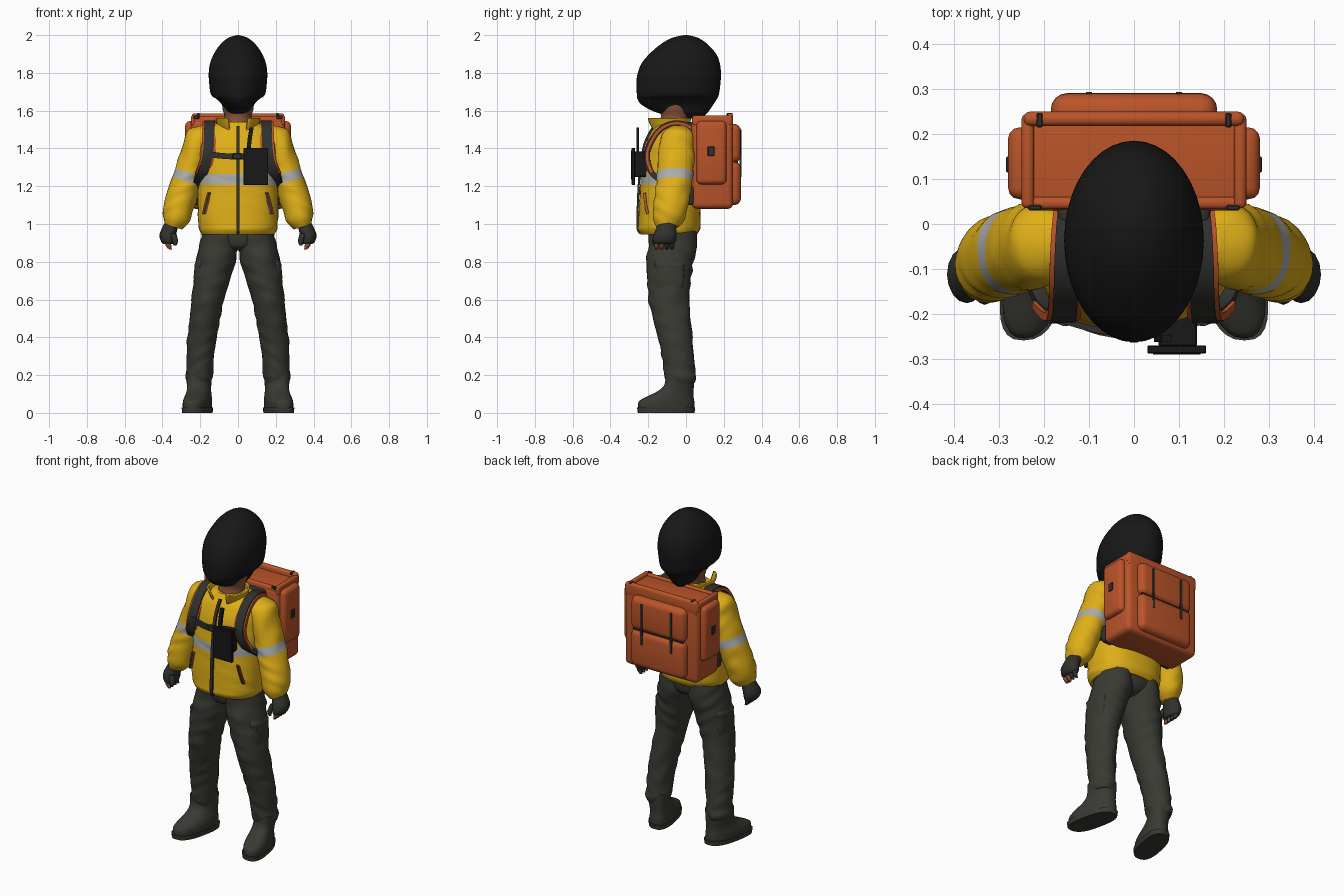
import bpy, bmesh, math
from mathutils import Vector


def material(name, r, g, b):
    m = bpy.data.materials.new(name)
    m.diffuse_color = (r, g, b, 1)
    return m


YELLOW = material("yellow_cloth", 0.74, 0.43, 0.009)
GREY = material("reflective_grey", 0.42, 0.42, 0.40)
OLIVE = material("dark_olive_cloth", 0.041, 0.042, 0.033)
ORANGE = material("orange_fabric", 0.49, 0.088, 0.022)
BLACK = material("helmet_black", 0.009, 0.009, 0.009)
WEB = material("webbing_charcoal", 0.03, 0.03, 0.027)
SKIN = material("brown_skin", 0.24, 0.085, 0.04)


def finish(name, bm, mats, angle=40):
    bmesh.ops.recalc_face_normals(bm, faces=bm.faces)
    me = bpy.data.meshes.new(name)
    bm.to_mesh(me)
    bm.free()
    for m in mats:
        me.materials.append(m)
    ob = bpy.data.objects.new(name, me)
    bpy.context.collection.objects.link(ob)
    bpy.ops.object.select_all(action='DESELECT')
    ob.select_set(True)
    bpy.context.view_layer.objects.active = ob
    bpy.ops.object.shade_smooth_by_angle(angle=math.radians(angle))
    return ob


def smooth_path(pts, sub):
    """Catmull-Rom resampling of a list of tuples."""
    out = []
    for i in range(len(pts) - 1):
        a, b, c, d = pts[max(i - 1, 0)], pts[i], pts[i + 1], pts[min(i + 2, len(pts) - 1)]
        for k in range(sub):
            t = k / sub
            out.append([0.5 * (2 * q + (r - p) * t + (2 * p - 5 * q + 4 * r - s) * t * t
                               + (3 * q - p - 3 * r + s) * t ** 3) for p, q, r, s in zip(a, b, c, d)])
    return out + [list(pts[-1])]


def loft(name, rings, mat, n=28, power=2.0, sub=5, fold=0.0, side=1, tilt=0.0,
         shear=0.0, stripe=None, gap=0.0, angle=50):
    """Skin through elliptical rings (x, y, z, rx, ry)."""
    bm = bmesh.new()
    loops, heights = [], []
    for x, y, z, rx, ry in smooth_path(rings, sub):
        loop = []
        for i in range(n):
            a = 2 * math.pi * i / n
            c, s = math.cos(a), math.sin(a)
            k = 1 + fold * math.sin(z * 60 + 2.6 * math.sin(2 * a + z * 13)) * (0.5 + 0.5 * math.sin(a * 3 + z * 21))
            dx = rx * k * math.copysign(abs(c) ** (2 / power), c)
            dy = ry * k * math.copysign(abs(s) ** (2 / power), s)
            px = x + dx + shear * (y + dy + 0.03)
            loop.append(bm.verts.new((side * px, y + dy, z + tilt * dx)))
        loops.append(loop)
        heights.append(z)
    for j in range(len(loops) - 1):
        mid = (heights[j] + heights[j + 1]) / 2
        for i in range(n):
            a = 2 * math.pi * (i + 0.5) / n
            if gap and abs(a - 1.5 * math.pi) < gap:
                continue
            f = bm.faces.new((loops[j][i], loops[j][(i + 1) % n],
                              loops[j + 1][(i + 1) % n], loops[j + 1][i]))
            if stripe and stripe[0] < mid < stripe[1]:
                f.material_index = 1
    if not gap:
        bm.faces.new(loops[0])
        bm.faces.new(loops[-1])
    return finish(name, bm, [mat, GREY] if stripe else [mat], angle)


def box(name, lo, hi, mat, bevel=0.0, segments=3, side=1):
    if side < 0:
        lo, hi = (-hi[0], lo[1], lo[2]), (-lo[0], hi[1], hi[2])
    bm = bmesh.new()
    bmesh.ops.create_cube(bm, size=1)
    for v in bm.verts:
        v.co = [(l + h) / 2 + c * (h - l) for l, h, c in zip(lo, hi, v.co)]
    if bevel:
        bmesh.ops.bevel(bm, geom=bm.edges[:], offset=bevel, segments=segments,
                        profile=0.5, affect='EDGES')
    return finish(name, bm, [mat], 35)


def ribbon(name, pts, width, thick, mat, across=(1, 0, 0), side=1, sub=5):
    """Flat strap following a path."""
    bm = bmesh.new()
    path = [Vector(p) for p in smooth_path(pts, sub)]
    w = Vector(across)
    prev = None
    for i, p in enumerate(path):
        t = path[min(i + 1, len(path) - 1)] - path[max(i - 1, 0)]
        nrm = t.cross(w).normalized() * thick / 2
        h = w * width / 2
        ring = [bm.verts.new((q.x * side, q.y, q.z))
                for q in (p + h + nrm, p - h + nrm, p - h - nrm, p + h - nrm)]
        if prev:
            for k in range(4):
                bm.faces.new((prev[k], prev[(k + 1) % 4], ring[(k + 1) % 4], ring[k]))
        else:
            bm.faces.new(ring)
        prev = ring
    bm.faces.new(prev)
    return finish(name, bm, [mat], 35)


# Helmet and neck
loft("helmet", [(0, .02, 1.558, .035, .06), (0, -.022, 1.592, .066, .138), (0, -.045, 1.63, .084, .188),
                (0, -.047, 1.66, .112, .209), (0, -.043, 1.685, .143, .217), (0, -.04, 1.75, .153, .223),
                (0, -.035, 1.80, .155, .22), (0, -.028, 1.85, .148, .207), (0, -.017, 1.90, .128, .177),
                (0, -.01, 1.95, .094, .126), (0, -.005, 1.985, .052, .07), (0, 0, 2.0, .006, .01)],
     BLACK, n=40, sub=4)
loft("neck", [(0, -.07, 1.45, .08, .08), (0, -.065, 1.52, .075, .078), (0, -.055, 1.57, .072, .078),
              (0, -.055, 1.61, .082, .085), (0, -.05, 1.66, .085, .085)], SKIN)

# Jacket body with reflective band, collar and zip
loft("jacket_body", [(0, -.09, .945, .192, .148), (0, -.09, .97, .205, .163), (0, -.088, 1.0, .21, .165),
                     (0, -.085, 1.10, .214, .164), (0, -.08, 1.21, .21, .163), (0, -.079, 1.265, .21, .162),
                     (0, -.07, 1.40, .212, .15), (0, -.062, 1.475, .195, .13), (0, -.06, 1.515, .155, .105),
                     (0, -.065, 1.54, .09, .085)],
     YELLOW, n=40, power=2.4, fold=.012, stripe=(1.21, 1.265))
collar = loft("collar", [(0, -.075, 1.485, .09, .095), (0, -.09, 1.53, .1, .104), (0, -.095, 1.562, .11, .112)],
              YELLOW, n=40, gap=.4)
collar.modifiers.new("thickness", 'SOLIDIFY').thickness = .01
ribbon("front_zip", [(0, -.241, .95), (0, -.257, .98), (0, -.255, 1.1), (0, -.247, 1.25),
                     (0, -.226, 1.4), (0, -.197, 1.475), (0, -.172, 1.515)], .018, .011, WEB)

# Trouser seat
loft("trouser_seat", [(0, -.072, .97, .17, .122), (0, -.072, .91, .14, .118), (0, -.075, .875, .08, .1),
                      (0, -.075, .86, .03, .06)], OLIVE, power=2.3)

for s, tag in ((1, "left"), (-1, "right")):
    # Sleeve
    loft("sleeve_" + tag, [(.155, -.04, 1.512, .035, .045), (.195, -.045, 1.475, .07, .083),
                           (.222, -.05, 1.40, .069, .095), (.25, -.055, 1.30, .074, .096),
                           (.282, -.065, 1.20, .076, .095), (.312, -.08, 1.10, .077, .092),
                           (.328, -.09, 1.03, .069, .085), (.342, -.1, .985, .046, .058)],
         YELLOW, sub=8, fold=.04, side=s, tilt=.3, stripe=(1.225, 1.28))
    # Glove, thumb and bare fingertips
    loft("glove_" + tag, [(.35, -.1, 1.01, .036, .045), (.362, -.105, .975, .042, .053),
                          (.372, -.112, .94, .044, .062), (.37, -.115, .905, .036, .06),
                          (.366, -.115, .893, .024, .048)], WEB, n=16, sub=3, side=s)
    for k in range(4):
        y = -.155 + k * .027
        loft(f"finger_{k + 1}_{tag}", [(.372, y, .915, .016, .014), (.368, y, .885, .015, .013),
                                       (.358, y, .866, .008, .008)],
             SKIN if k < 2 else WEB, n=8, sub=2, side=s)
    loft("thumb_" + tag, [(.345, -.15, .95, .018, .018), (.332, -.165, .91, .015, .015),
                          (.334, -.165, .885, .008, .008)], WEB, n=8, sub=2, side=s)
    # Trouser leg
    loft("trouser_leg_" + tag, [(.092, -.07, .97, .096, .124), (.102, -.072, .88, .104, .13),
                                (.12, -.085, .80, .105, .125), (.14, -.09, .70, .097, .115),
                                (.16, -.09, .60, .086, .108), (.178, -.072, .48, .08, .099),
                                (.19, -.058, .40, .078, .091), (.2, -.043, .30, .073, .085),
                                (.203, -.035, .23, .07, .084), (.207, -.03, .19, .072, .084),
                                (.208, -.03, .155, .06, .07)],
         OLIVE, sub=6, fold=.045, side=s)
    # Cargo pocket with flap
    loft("cargo_pocket_" + tag, [(.195, -.085, .65, .03, .06), (.193, -.085, .67, .043, .075),
                                 (.18, -.085, .77, .05, .078), (.176, -.085, .785, .055, .083),
                                 (.172, -.085, .81, .04, .075)], OLIVE, power=3.5, sub=2, side=s)
    # Boot: sole and upper, toes turned out
    loft("boot_sole_" + tag, [(.2, -.105, 0, .07, .15), (.2, -.105, .028, .073, .154)],
         OLIVE, power=2.6, sub=1, side=s, shear=-.2)
    loft("boot_upper_" + tag, [(.2, -.105, .026, .069, .149), (.2, -.103, .06, .069, .147),
                               (.2, -.085, .085, .066, .125), (.202, -.055, .115, .061, .095),
                               (.205, -.036, .15, .062, .078), (.206, -.032, .21, .066, .076)],
         OLIVE, power=2.3, sub=4, side=s, shear=-.2)
    # Shoulder strap with wider orange backing
    strap = [(.135, .06, 1.48), (.145, .0, 1.525), (.15, -.08, 1.53), (.152, -.15, 1.488),
             (.156, -.2, 1.4), (.168, -.203, 1.33), (.19, -.18, 1.27), (.212, -.12, 1.22),
             (.22, -.04, 1.16), (.21, .04, 1.13)]
    ribbon("shoulder_strap_" + tag, strap, .054, .03, WEB, side=s)
    ribbon("strap_backing_" + tag, strap[:7], .074, .018, ORANGE, side=s)
    # Hand-pocket zip with orange edging
    for label, w, d, m in (("zip", .010, .014, WEB), ("edge", .02, .010, ORANGE)):
        ribbon(f"pocket_{label}_{tag}", [(.152, -.22, 1.165), (.166, -.214, 1.11), (.18, -.204, 1.055)],
               w, d, m, side=s)
    # Pack side pocket, buckle, rear strips, rim and corner tabs
    box("pack_side_pocket_" + tag, (.2, .055, 1.21), (.28, .215, 1.545), ORANGE, .025, side=s)
    box("side_buckle_" + tag, (.277, .115, 1.36), (.285, .15, 1.41), WEB, .003, 1, side=s)
    box("rear_strip_" + tag, (.093, .284, 1.25), (.107, .294, 1.5), WEB, side=s)
    box("pack_side_rim_" + tag, (.222, .035, 1.52), (.25, .245, 1.575), ORANGE, .012, side=s)
    box("pack_corner_tab_" + tag, (.203, .215, 1.57), (.217, .247, 1.588), WEB, .003, 1, side=s)
    box("pack_front_tab_" + tag, (.205, .03, 1.555), (.235, .042, 1.575), WEB, .003, 1, side=s)
    box("pack_lower_web_" + tag, (.17, .0, 1.1), (.245, .045, 1.2), WEB, .015, side=s)

# Backpack with sunken top
box("pack_body", (-.25, .03, 1.08), (.25, .25, 1.557), ORANGE, .03, 4)
box("pack_back_rim", (-.245, .218, 1.50), (.245, .25, 1.586), ORANGE, .014)
box("pack_front_rim", (-.235, .033, 1.52), (.235, .06, 1.568), ORANGE, .011)
box("pack_rear_pocket_upper", (-.185, .2, 1.325), (.185, .29, 1.53), ORANGE, .036, 4)
box("pack_rear_pocket_lower", (-.185, .2, 1.1), (.185, .291, 1.33), ORANGE, .036, 4)
box("rear_seam", (-.17, .262, 1.323), (.17, .274, 1.331), WEB)
box("pack_back_panel", (-.17, .0, 1.12), (.17, .045, 1.54), WEB, .015)

# Chest strap and handheld device on its mount
ribbon("chest_strap", [(-.16, -.214, 1.37), (-.08, -.236, 1.36), (0, -.243, 1.357), (.08, -.236, 1.36),
                       (.16, -.214, 1.37)], .03, .014, WEB, across=(0, 0, 1))
box("chest_buckle", (-.03, -.253, 1.342), (.02, -.228, 1.376), WEB, .005, 1)
box("device_mount", (.055, -.272, 1.25), (.14, -.2, 1.385), BLACK, .003, 1)
box("device_body", (.03, -.288, 1.207), (.16, -.27, 1.402), BLACK, .002, 1)
box("device_screen", (.042, -.29, 1.235), (.148, -.285, 1.39), BLACK)
ribbon("device_antenna", [(.055, -.255, 1.38), (.062, -.255, 1.45), (.072, -.255, 1.51)], .022, .014, BLACK)
